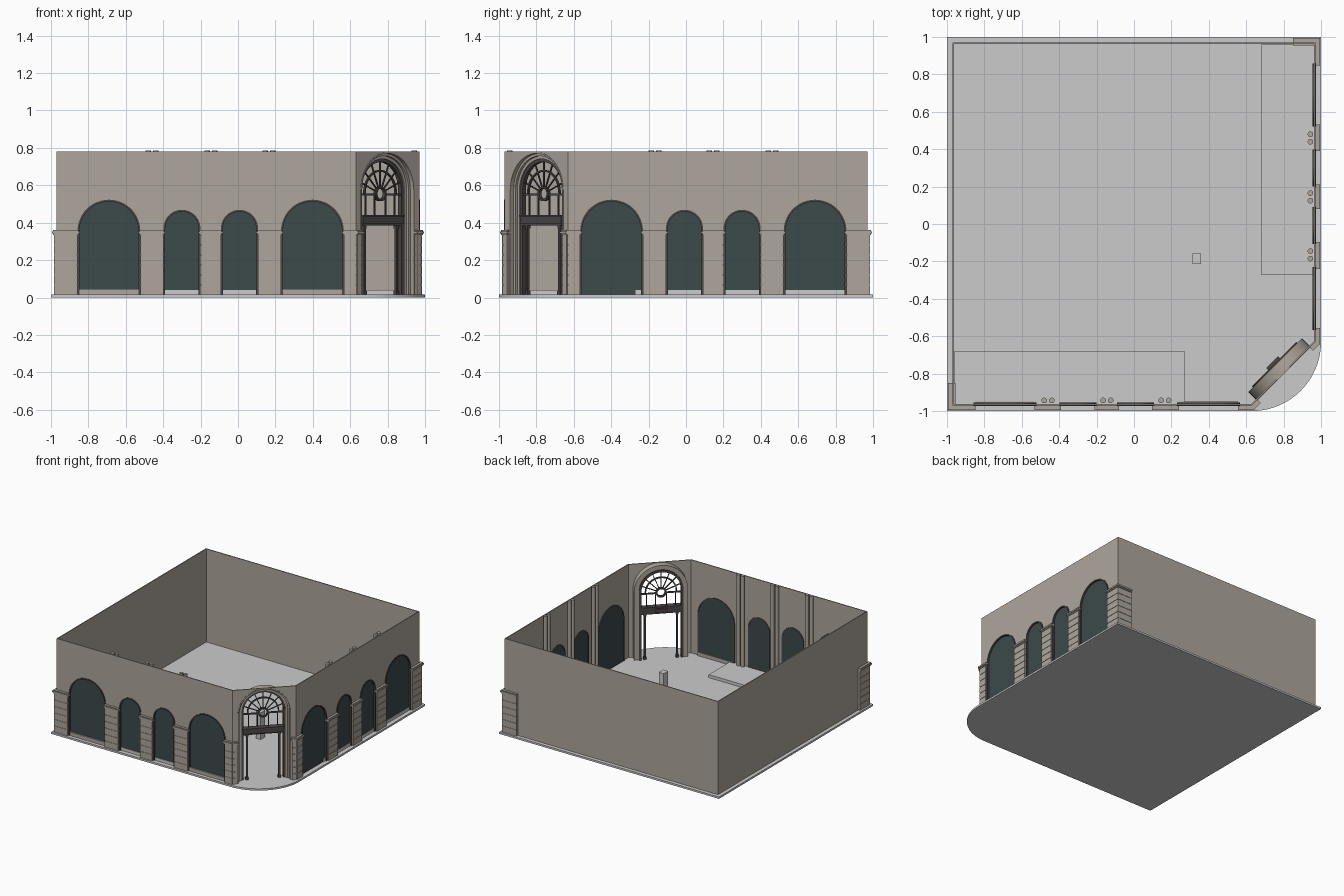
import bpy, bmesh
from math import sin, cos, pi, radians, sqrt

if "Cube" in bpy.data.objects:
    bpy.data.objects.remove(bpy.data.objects["Cube"])

S = sqrt(0.5)
# Wall frames: u runs along the wall, v points outward, z is up
FRONT = lambda u, v, z: (u, -v, z)
RIGHT = lambda u, v, z: (v, -u, z)
CORNER = lambda u, v, z: ((u + v) * S, (u - v) * S, z)
WALLS = (("front", FRONT), ("right", RIGHT))


def material(name, rgb):
    m = bpy.data.materials.new(name)
    m.diffuse_color = (*rgb, 1)
    m.use_nodes = True
    m.node_tree.nodes["Principled BSDF"].inputs["Base Color"].default_value = m.diffuse_color
    return m


STONE = material("stone", (0.42, 0.38, 0.335))
GLASS = material("dark_glass", (0.045, 0.068, 0.07))
METAL = material("dark_metal", (0.075, 0.065, 0.065))


def finish(name, bm, mat):
    bmesh.ops.recalc_face_normals(bm, faces=bm.faces)
    me = bpy.data.meshes.new(name)
    bm.to_mesh(me)
    bm.free()
    ob = bpy.data.objects.new(name, me)
    bpy.context.collection.objects.link(ob)
    if mat:
        me.materials.append(mat)
    return ob


def add_prism(bm, outline, v0, v1, frame):
    """Extrude a (u, z) outline from depth v0 to v1."""
    a = [bm.verts.new(frame(u, v0, z)) for u, z in outline]
    b = [bm.verts.new(frame(u, v1, z)) for u, z in outline]
    bm.faces.new(a)
    bm.faces.new(b[::-1])
    for i in range(len(a)):
        j = (i + 1) % len(a)
        bm.faces.new((a[i], b[i], b[j], a[j]))


def prisms(name, outlines, v0, v1, frame, mat):
    bm = bmesh.new()
    for o in outlines:
        add_prism(bm, o, v0, v1, frame)
    return finish(name, bm, mat)


def boxes(name, items, frame, mat):
    """Join boxes given as (u0, u1, v0, v1, z0, z1)."""
    bm = bmesh.new()
    for u0, u1, v0, v1, z0, z1 in items:
        add_prism(bm, rect(u0, u1, z0, z1), v0, v1, frame)
    return finish(name, bm, mat)


def rect(u0, u1, z0, z1):
    return [(u0, z0), (u1, z0), (u1, z1), (u0, z1)]


def arch(c, r, spring, base, n=24):
    arc = [(c - r * cos(pi * i / n), spring + r * sin(pi * i / n)) for i in range(n + 1)]
    return [(c - r, base)] + arc + [(c + r, base)]


def arch_ring(c, r_out, r_in, spring, base):
    return arch(c, r_out, spring, base) + arch(c, r_in, spring, base)[::-1]


def pier(name, parts, frame):
    """Coursed stone pier with a stepped cap; parts are (u0, u1, v0, v1)."""
    items = []
    for u0, u1, v0, v1 in parts:
        def grown(d, z0, z1):
            return (u0 - d, u1 + d, v0, v1 + d, z0, z1)
        items.append(grown(-0.003, 0.01, 0.335))
        for k in range(6):
            z = 0.015 + k * 0.0535
            items.append(grown(0, z, z + 0.049))
        items += [grown(0.004, 0.333, 0.342), grown(0.01, 0.342, 0.354), grown(0.004, 0.354, 0.36)]
    return boxes(name, items, frame, STONE)


# Floor slab with the rounded street corner
corner = [(0.63 + 0.37 * sin(a), -0.63 - 0.37 * cos(a)) for a in [pi / 2 * i / 24 for i in range(25)]]
prisms("floor_slab", [[(-1, -1)] + corner + [(1, 1), (-1, 1)]], 0, 0.015,
       lambda x, z, y: (x, y, z), None)

# Street walls, windows, piers, columns and platforms, repeated on both sides
WINDOWS = [(-0.69, 0.165, 0.355), (-0.30, 0.096, 0.37), (0.008, 0.096, 0.37), (0.398, 0.165, 0.355)]
for side, F in WALLS:
    outline = [(-0.97, 0.01)]
    for c, r, s in WINDOWS:
        outline += arch(c, r, s, 0.01)
    outline += [(0.63, 0.01), (0.63, 0.78), (-0.97, 0.78)]
    prisms(side + "_arcade_wall", [outline], 0.962, 0.97, F, STONE)
    prisms(side + "_window_glass", [arch(c, r, s, 0.01) for c, r, s in WINDOWS], 0.957, 0.961, F, GLASS)
    prisms(side + "_window_frames", [arch_ring(c, r + 0.003, r - 0.007, s, 0.01) for c, r, s in WINDOWS],
           0.955, 0.974, F, METAL)
    if side == "front":
        boxes("front_window_sills", [(c - r + 0.007, c + r - 0.007, 0.95, 0.972, 0.01, 0.045)
                                     for c, r, s in WINDOWS if r > 0.1], F, STONE)
    # Plain wall on the far side and the stone piers
    boxes(side + "_opposite_plain_wall", [(-0.97, -0.962, -0.97, 0.97, 0.01, 0.78)], F, STONE)
    for i, (a, b) in enumerate([(-0.522, -0.399), (-0.202, -0.091), (0.107, 0.23), (0.566, 0.634)]):
        pier(f"{side}_pier_{i + 1}", [(a, b, 0.965, 0.985)], F)
    pier(side + "_end_pier", [(-0.985, -0.858, 0.965, 0.985), (-0.985, -0.965, 0.85, 0.985)], F)
    # Paired interior columns
    bm = bmesh.new()
    for c in (-0.46, -0.145, 0.165):
        for d in (-0.02, 0.02):
            ring = [(c + d + 0.015 * cos(2 * pi * k / 16), 0.943 + 0.015 * sin(2 * pi * k / 16)) for k in range(16)]
            add_prism(bm, ring, 0.01, 0.787, lambda u, z, v, F=F: F(u, v, z))
    finish(side + "_paired_columns", bm, STONE)
    for u, v in ((0.27, 0.68),):
        boxes(side + "_platform", [(-0.96, u, v, 0.965, 0.01, 0.04)], F, None)

# Pedestal inside
boxes("pedestal", [(0.313, 0.357, 0.157, 0.215, 0.0, 0.235)], FRONT, None)

# Corner entrance wall with deep arched portal
SP = 0.575
half = 0.34 * S
prisms("entrance_wall", [[(-half, 0.01)] + arch(0, 0.197, SP, 0.01, 32) +
                         [(half, 0.01), (half, 0.78), (-half, 0.78)]], 1.123, 1.131, CORNER, STONE)
prisms("portal_reveal", [arch_ring(0, 0.203, 0.195, SP, 0.01)], 1.068, 1.134, CORNER, STONE)
prisms("portal_outer_moulding", [arch_ring(0, 0.197, 0.182, SP, 0.01)], 1.068, 1.108, CORNER, STONE)
prisms("portal_inner_moulding", [arch_ring(0, 0.184, 0.166, SP, 0.01)], 1.068, 1.093, CORNER, STONE)
prisms("portal_metal_frame", [arch_ring(0, 0.168, 0.15, SP, 0.01)], 1.06, 1.085, CORNER, METAL)
for label, s in (("left", -1), ("right", 1)):
    a, b = sorted((s * 0.207, s * 0.242))
    pier(f"entrance_{label}_pier", [(a, b, 1.125, 1.145)], CORNER)

# Fanlight: arcs, spokes, central ring and bars
V0, V1 = 1.068, 1.08
fan = 0.55
rings = [arch_ring(0, 0.122, 0.113, fan + 0.01, fan)]
full = lambda r: [(r * cos(2 * pi * k / 24), fan + 0.005 + r * sin(2 * pi * k / 24)) for k in range(25)]
spokes = []
for k in range(1, 8):
    a = pi * k / 8
    du, dz = cos(a), sin(a)
    p = [(0.04, -0.003), (0.17, -0.003), (0.17, 0.003), (0.04, 0.003)]
    spokes.append([(r * du - w * dz, fan + 0.005 + r * dz + w * du) for r, w in p])
bars = [rect(-0.155, -0.03, 0.545, 0.557), rect(0.03, 0.155, 0.545, 0.557)]
bars += [rect(u - 0.004, u + 0.004, 0.43, 0.548) for u in (-0.11, -0.042, 0.042, 0.11)]
prisms("fanlight_arc", rings, V0, V1, CORNER, METAL)
prisms("fanlight_bars", spokes + bars, V0 + 0.002, V1 - 0.002, CORNER, METAL)
bm = bmesh.new()
for k in range(24):
    o, i = full(0.04), full(0.029)
    add_prism(bm, [o[k], o[k + 1], i[k + 1], i[k]], V0 - 0.004, V1 + 0.004, CORNER)
bmesh.ops.remove_doubles(bm, verts=bm.verts, dist=1e-5)
bmesh.ops.delete(bm, geom=[f for f in bm.faces if len({e for e in f.edges if len(e.link_faces) > 2}) > 3],
                 context="FACES_ONLY")
finish("fanlight_ring", bm, METAL)

# Transom over the open doorway and slim door posts
boxes("door_transom", [(-0.155, 0.155, 1.06, 1.1, 0.395, 0.44), (-0.158, 0.158, 1.06, 1.106, 0.432, 0.442),
                       (-0.15, 0.15, 1.062, 1.09, 0.385, 0.396), (-0.045, 0.045, 1.045, 1.062, 0.4, 0.43)],
      CORNER, METAL)
posts = []
for s in (-1, 1):
    c = s * 0.122
    posts += [(c - 0.007, c + 0.007, 1.068, 1.082, 0.01, 0.39), (c - 0.011, c + 0.011, 1.064, 1.086, 0.01, 0.035),
              (c - 0.01, c + 0.01, 1.065, 1.085, 0.37, 0.39)]
boxes("door_posts", posts, CORNER, METAL)

# Smooth the curves, keep the edges sharp
bpy.ops.object.select_all(action="SELECT")
bpy.context.view_layer.objects.active = bpy.context.selected_objects[0]
bpy.ops.object.shade_smooth_by_angle(angle=radians(30))
